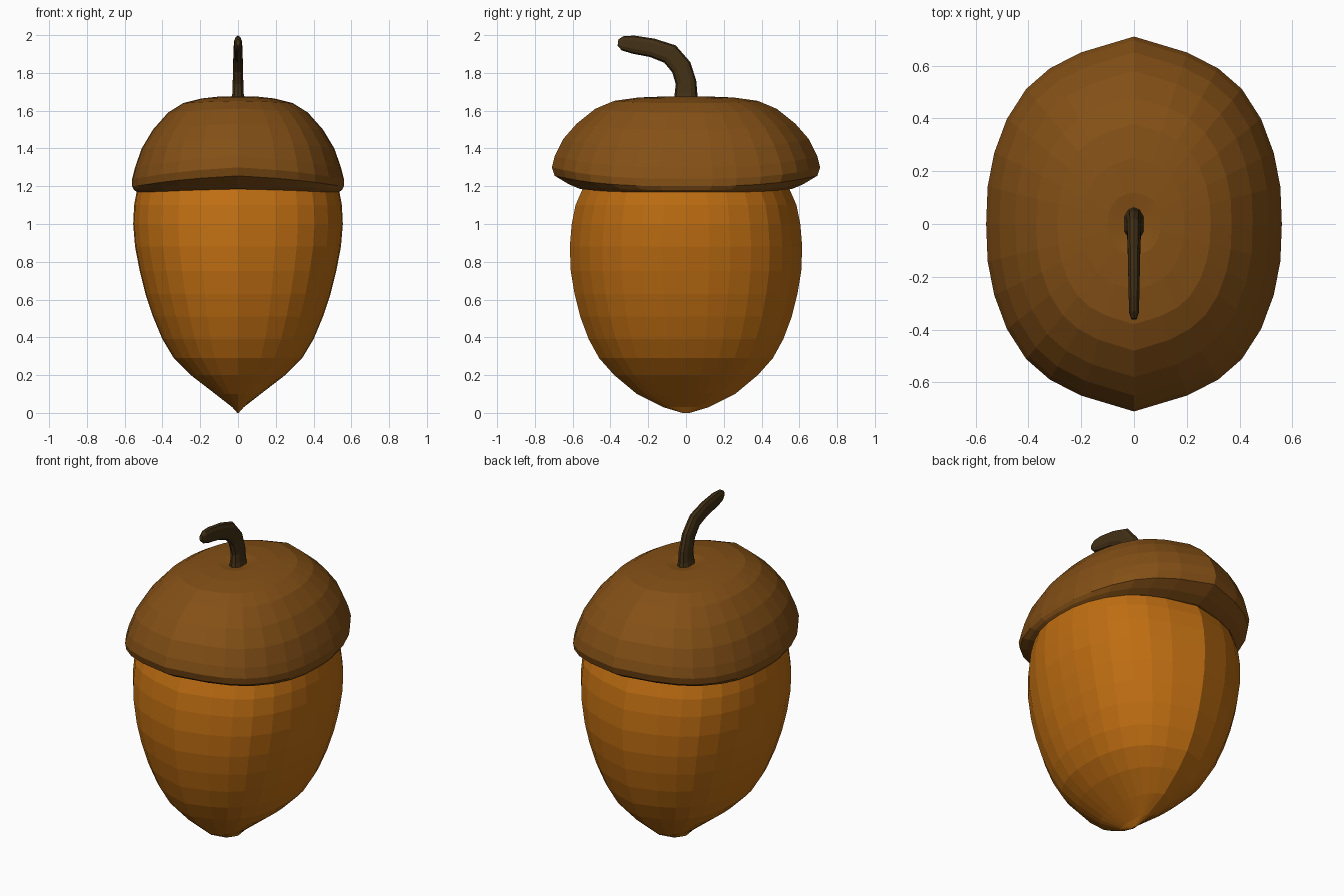
import bpy
import bmesh
from mathutils import Vector

default_cube = bpy.data.objects.get("Cube")
if default_cube:
    bpy.data.objects.remove(default_cube, do_unlink=True)


def make_material(name, color):
    material = bpy.data.materials.new(name)
    material.use_nodes = True
    material.diffuse_color = (*color, 1)
    shader = next(n for n in material.node_tree.nodes if n.type == "BSDF_PRINCIPLED")
    shader.inputs["Base Color"].default_value = (*color, 1)
    shader.inputs["Roughness"].default_value = 0.8
    return material


def mirror_quarter(quarter):
    """Turn a quarter outline, from the back tip to the side, into a closed one."""
    half = quarter + [(x, -y) for x, y in reversed(quarter[:-1])]
    return half + [(-x, y) for x, y in reversed(half[1:-1])]


def loft(name, rings, material):
    """Skin a stack of equal-sized point rings and close both ends."""
    bm = bmesh.new()
    loops = [[bm.verts.new(point) for point in ring] for ring in rings]
    for low, high in zip(loops, loops[1:]):
        for i in range(len(low)):
            j = (i + 1) % len(low)
            bm.faces.new((low[i], low[j], high[j], high[i]))
    bm.faces.new(list(reversed(loops[0])))
    bm.faces.new(loops[-1])
    bmesh.ops.recalc_face_normals(bm, faces=bm.faces[:])
    mesh = bpy.data.meshes.new(name)
    bm.to_mesh(mesh)
    bm.free()
    mesh.materials.append(material)
    part = bpy.data.objects.new(name, mesh)
    bpy.context.collection.objects.link(part)
    return part


def body_rings(profile, outline):
    """Scale the outline by half width and half depth; lift its pointed tips."""
    return [
        [(width * x, depth * y, height + lift * abs(y) ** 3) for x, y in outline]
        for width, depth, height, lift in profile
    ]


nut_color = make_material("nut orange brown", (0.52, 0.155, 0.006))
cap_color = make_material("cap brown", (0.23, 0.08, 0.008))
stem_color = make_material("stem dark brown", (0.055, 0.03, 0.008))

# Oval cross-section with a crease at the front and back
outline = mirror_quarter([
    (0, 1), (0.36, 0.915), (0.57, 0.83), (0.73, 0.72),
    (0.86, 0.56), (0.945, 0.38), (0.99, 0.2), (1, 0),
])

# Nut: half width, half depth, height, tip lift
nut_profile = [
    (0.004, 0.02, 0, 0), (0.03, 0.12, 0.03, 0), (0.12, 0.26, 0.1, 0),
    (0.25, 0.38, 0.2, 0), (0.34, 0.46, 0.29, 0), (0.4, 0.515, 0.39, 0),
    (0.45, 0.56, 0.51, 0), (0.49, 0.59, 0.63, 0), (0.52, 0.61, 0.75, 0),
    (0.545, 0.615, 0.88, 0), (0.555, 0.605, 1, 0), (0.55, 0.585, 1.1, 0),
    (0.535, 0.55, 1.18, 0), (0.5, 0.5, 1.22, 0),
]
loft("nut", body_rings(nut_profile, outline), nut_color)

# Cap: rolled rim, dome and shallow dimple under the stem
cap_profile = [
    (0.48, 0.5, 1.19, 0), (0.53, 0.56, 1.165, 0.02), (0.55, 0.62, 1.18, 0.03),
    (0.56, 0.695, 1.2, 0.055), (0.56, 0.71, 1.24, 0.06),
    (0.545, 0.695, 1.3, 0.06), (0.51, 0.65, 1.4, 0.05),
    (0.45, 0.58, 1.5, 0.03), (0.37, 0.48, 1.59, 0.02),
    (0.29, 0.38, 1.64, 0.012), (0.19, 0.25, 1.665, 0.005),
    (0.1, 0.12, 1.675, 0), (0.04, 0.05, 1.665, 0),
]
loft("cap", body_rings(cap_profile, outline), cap_color)

# Stem: a flattened stalk bending forward; y, z, half width, half thickness
stem_path = [
    (0, 1.65, 0.04, 0.065), (0, 1.69, 0.03, 0.06), (0, 1.75, 0.028, 0.055),
    (-0.025, 1.83, 0.026, 0.055), (-0.085, 1.9, 0.024, 0.055),
    (-0.18, 1.933, 0.022, 0.05), (-0.28, 1.95, 0.02, 0.048),
    (-0.335, 1.957, 0.018, 0.038), (-0.36, 1.96, 0.01, 0.018),
]
stem_outline = mirror_quarter([(0, 1), (0.6, 0.85), (1, 0.45), (1, 0)])
centers = [Vector((0, y, z)) for y, z, _, _ in stem_path]
stem_rings = []
for i, (_, _, width, thickness) in enumerate(stem_path):
    ahead = centers[min(i + 1, len(centers) - 1)]
    tangent = (ahead - centers[max(i - 1, 0)]).normalized()
    across = tangent.cross(Vector((1, 0, 0)))
    stem_rings.append([
        centers[i] + Vector((width * x, 0, 0)) + across * (thickness * y)
        for x, y in stem_outline
    ])
loft("stem", stem_rings, stem_color)
